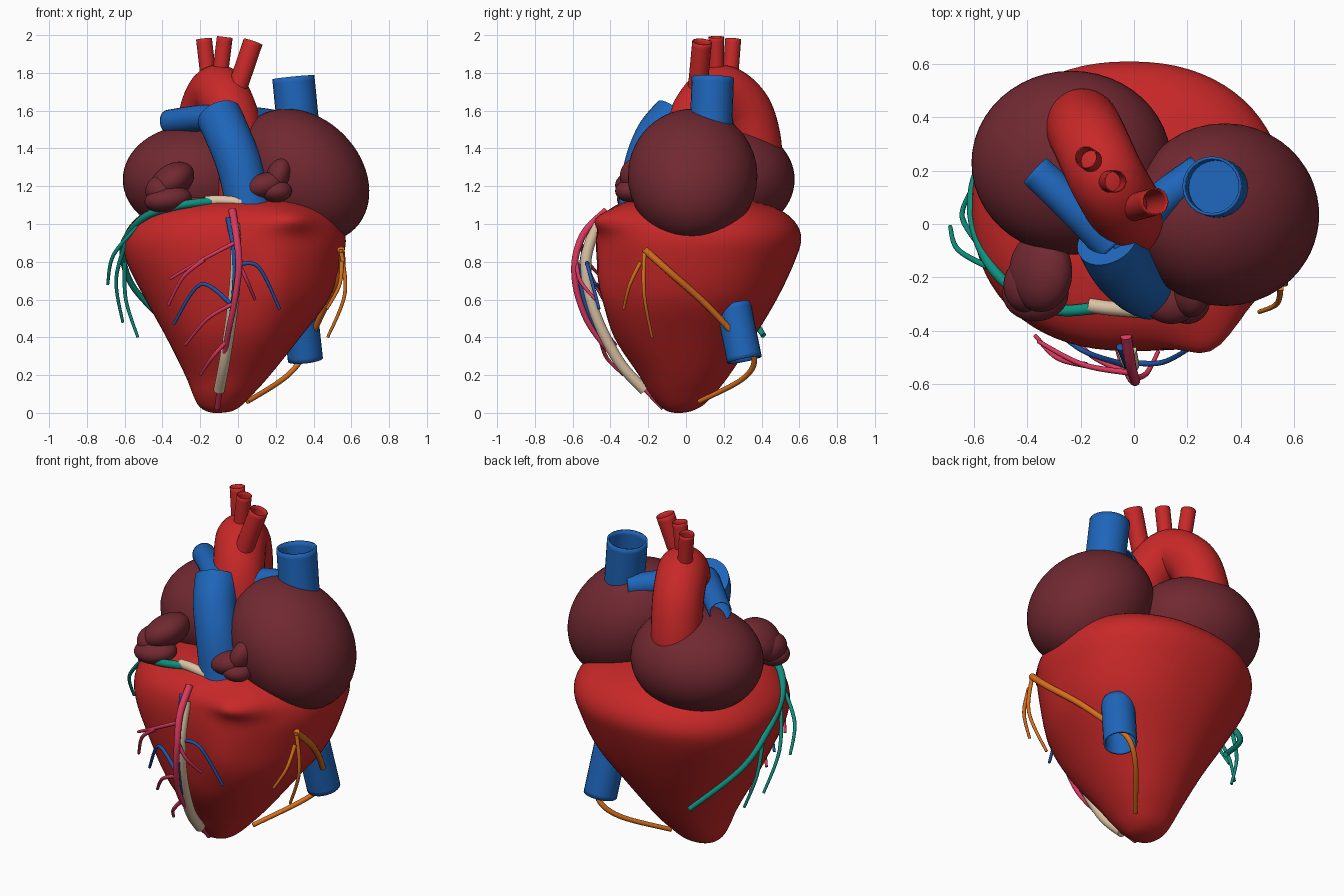
import bpy, bmesh, math
from mathutils import Vector, Matrix

cube = bpy.data.objects.get("Cube")
if cube:
    bpy.data.objects.remove(cube, do_unlink=True)


def material(name, red, green, blue):
    colour = (red, green, blue, 1)
    mat = bpy.data.materials.new(name)
    mat.use_nodes = True
    mat.diffuse_color = colour
    mat.node_tree.nodes["Principled BSDF"].inputs["Base Color"].default_value = colour
    return mat


muscle_red = material("muscle red", .58, .021, .021)
maroon = material("atrium maroon", .165, .022, .031)
vessel_blue = material("vessel blue", .013, .13, .49)
vein_blue = material("vein blue", .012, .085, .36)
teal = material("teal", .004, .28, .21)
pink = material("pink", .7, .04, .11)
orange = material("orange", .7, .16, .012)
cream = material("cream", .72, .55, .38)


def smooth_path(rows, steps):
    """Catmull-Rom interpolation through rows of any width."""
    rows = [Vector(row) for row in rows]
    last = len(rows) - 1
    result = []
    for i in range(last):
        before, start, end, after = (rows[max(0, min(last, i + k))] for k in range(-1, 3))
        leave, arrive = (end - before) / 2, (after - start) / 2
        for step in range(steps):
            t = step / steps
            ease = t * t * (3 - 2 * t)
            result.append(start.lerp(end, ease)
                          + leave * (t * (1 - t) ** 2) - arrive * (t * t * (1 - t)))
    return result + [rows[-1]]


def bridge(bm, rings):
    for low, high in zip(rings, rings[1:]):
        for k in range(len(low)):
            bm.faces.new((low[k - 1], low[k], high[k], high[k - 1]))


def cap(bm, rings):
    for ring in (rings[0], rings[-1]):
        bm.faces.new(ring)


def circle_angles(count):
    return [math.tau * k / count for k in range(count)]


def mesh_object(name, bm, mat):
    mesh = bpy.data.meshes.new(name)
    bmesh.ops.recalc_face_normals(bm, faces=bm.faces[:])
    bm.to_mesh(mesh)
    bm.free()
    mesh.materials.append(mat)
    obj = bpy.data.objects.new(name, mesh)
    bpy.context.collection.objects.link(obj)
    bpy.ops.object.select_all(action='DESELECT')
    obj.select_set(True)
    bpy.context.view_layer.objects.active = obj
    bpy.ops.object.shade_smooth_by_angle(angle=math.radians(40))
    return obj


def tube(name, mat, radius, path, tip=1.0, hollow=False, sides=24):
    """Round tube along a smoothed path, tapering to tip * radius."""
    points = smooth_path(path, 8)
    last = len(points) - 1
    bm = bmesh.new()
    rings = []
    normal = (points[1] - points[0]).orthogonal()
    for i, point in enumerate(points):
        along = (points[min(i + 1, last)] - points[max(i - 1, 0)]).normalized()
        normal = (normal - along * normal.dot(along)).normalized()
        side = along.cross(normal)
        size = radius * (1 + (tip - 1) * i / last)
        rings.append([bm.verts.new(point + (normal * math.cos(a) + side * math.sin(a)) * size)
                      for a in circle_angles(sides)])
    bridge(bm, rings)
    if not hollow:
        cap(bm, rings)
    obj = mesh_object(name, bm, mat)
    if hollow:
        wall = obj.modifiers.new("wall", 'SOLIDIFY')
        wall.thickness = radius * .1


def vessel(name, mat, radius, path):
    tube(name, mat, radius, path, tip=.65, sides=12)


def twig(name, mat, start, end, out=.03, rise=0.0):
    """Thin side vessel that bows away from the body between its ends."""
    start, end = Vector(start), Vector(end)
    middle = (start + end) / 2
    outward = Vector((middle.x, middle.y, 0)).normalized()
    vessel(name, mat, .012, [start, middle + outward * out + Vector((0, 0, rise)), end])


def ellipsoid(name, centre, radii, tilt=0):
    bm = bmesh.new()
    turn = (Matrix.Translation(centre) @ Matrix.Rotation(math.radians(tilt), 4, 'Y')
            @ Matrix.Diagonal((*radii, 1)))
    bmesh.ops.create_uvsphere(bm, u_segments=48, v_segments=32, radius=1, matrix=turn)
    mesh_object(name, bm, maroon)


def swelling(x, z, centre_x, centre_z, width, height):
    return math.exp(-((x - centre_x) / width) ** 2 - ((z - centre_z) / height) ** 2)


def squarer(value):
    return math.copysign(abs(value) ** .9, value)


# Ventricles: rows of height, x limits, y limits
profile = [(0, -.13, -.09, -.06, -.02), (.01, -.17, -.03, -.1, .03),
           (.04, -.21, .02, -.14, .09), (.1, -.24, .08, -.19, .15),
           (.2, -.28, .17, -.25, .23), (.4, -.38, .33, -.38, .36),
           (.6, -.49, .48, -.44, .48), (.8, -.59, .55, -.47, .575),
           (.93, -.605, .57, -.475, .61), (1.03, -.54, .53, -.45, .56),
           (1.1, -.42, .43, -.37, .44), (1.14, -.25, .25, -.25, .25)]
body = bmesh.new()
body_rings = []
for z, right, left, front, back in smooth_path(profile, 5):
    ring = []
    for a in circle_angles(72):
        x = (right + left) / 2 + (left - right) / 2 * squarer(math.cos(a))
        y = (front + back) / 2 + (back - front) / 2 * squarer(math.sin(a))
        if math.sin(a) < 0:  # outflow swelling and the soft ridge below it
            y += math.sin(a) * (.1 * swelling(x, z, .31, 1.03, .13, .07)
                                + .035 * swelling(x, z, .22, .68, .12, .22))
        ring.append(body.verts.new((x, y, z)))
    body_rings.append(ring)
bridge(body, body_rings)
cap(body, body_rings)
mesh_object("ventricles", body, muscle_red)

# Atria and their folded appendages
ellipsoid("large_atrium", (.34, .035, 1.255), (.395, .343, .31), tilt=45)
ellipsoid("rear_atrium", (-.235, .23, 1.235), (.375, .345, .29))
ellipsoid("rear_appendage_upper", (-.35, -.18, 1.225), (.13, .15, .09), tilt=-35)
ellipsoid("rear_appendage_bend", (-.41, -.23, 1.175), (.08, .1, .08))
ellipsoid("rear_appendage_lower", (-.37, -.26, 1.13), (.125, .105, .07), tilt=-8)
ellipsoid("large_appendage_upper", (.215, -.25, 1.255), (.065, .1, .1), tilt=20)
ellipsoid("large_appendage_lower", (.14, -.29, 1.205), (.105, .085, .065), tilt=-15)
ellipsoid("large_appendage_fold", (.2, -.29, 1.175), (.085, .085, .06))

# Aorta and its three branches
tube("aorta", muscle_red, .142,
     [(.04, -.04, 1.08), (0, .01, 1.35), (-.03, .05, 1.56), (-.1, .17, 1.7),
      (-.16, .3, 1.62), (-.19, .36, 1.45), (-.2, .37, 1.25)], sides=32)
tube("arch_branch_rear", muscle_red, .042, [(-.15, .23, 1.72), (-.18, .25, 1.98)], hollow=True)
tube("arch_branch_middle", muscle_red, .042, [(-.1, .16, 1.75), (-.07, .16, 1.99)], hollow=True)
tube("arch_branch_front", muscle_red, .052, [(-.01, .06, 1.7), (.08, .085, 1.965)], hollow=True)

# Great veins and pulmonary vessels
tube("upper_vena_cava", vessel_blue, .112, [(.325, .13, 1.45), (.293, .142, 1.777)], hollow=True)
tube("upper_vena_cava_floor", vessel_blue, .105, [(.31, .136, 1.6), (.304, .138, 1.65)])
tube("lower_vena_cava", vessel_blue, .093, [(.325, .25, .575), (.357, .31, .28)], hollow=True)
tube("pulmonary_trunk", vessel_blue, .12,
     [(.06, -.24, 1.08), (.01, -.21, 1.3), (-.05, -.15, 1.46), (-.1, -.06, 1.57)], sides=32)
tube("pulmonary_branch_right", vessel_blue, .075,
     [(-.08, -.08, 1.55), (-.2, .04, 1.56), (-.37, .2, 1.54)], tip=.85, hollow=True)
tube("pulmonary_branch_left", vessel_blue, .075,
     [(-.08, -.08, 1.54), (.08, .07, 1.55), (.25, .2, 1.53)], tip=.85, hollow=True)

# Cream bands in the front groove and along the upper rim
tube("groove_band", cream, .029,
     [(-.02, -.47, 1), (-.01, -.53, .8), (-.03, -.49, .55), (-.07, -.36, .28), (-.1, -.22, .12)])
tube("rim_band", cream, .027, [(-.17, -.305, 1.12), (-.1, -.315, 1.125), (.02, -.325, 1.115)])

# Front artery and its twigs
vessel("front_artery", pink, .021,
       [(-.03, -.42, 1.07), (-.01, -.54, .95), (.005, -.59, .78), (-.02, -.56, .58),
        (-.06, -.45, .38), (-.11, -.12, .025)])
twig("front_artery_twig_top", pink, (0, -.56, .91), (-.36, -.44, .71))
twig("front_artery_twig_fork", pink, (-.18, -.53, .81), (-.37, -.42, .57), rise=.03)
twig("front_artery_twig_middle", pink, (-.02, -.56, .58), (-.28, -.37, .36), rise=.03)
twig("front_artery_twig_low", pink, (-.06, -.45, .38), (-.2, -.33, .2))
twig("front_artery_twig_left", pink, (0, -.58, .8), (.09, -.48, .6))

# Front vein
vessel("front_vein", vein_blue, .016,
       [(-.05, -.46, 1.03), (-.02, -.54, .85), (-.02, -.55, .65), (-.05, -.46, .42), (-.1, -.25, .14)])
twig("front_vein_twig_left", vein_blue, (-.02, -.52, .78), (.22, -.46, .55), rise=.11)
twig("front_vein_twig_right", vein_blue, (-.03, -.53, .57), (-.34, -.36, .47), rise=.16)

# Rim artery running down the rear side
vessel("rim_artery", teal, .023,
       [(-.14, -.315, 1.12), (-.3, -.32, 1.1), (-.47, -.23, 1.05), (-.57, -.1, .96),
        (-.61, .08, .85), (-.55, .25, .66), (-.31, .41, .41)])
twig("rim_artery_twig_front", teal, (-.53, -.17, .99), (-.69, -.01, .68), out=.05)
twig("rim_artery_twig_middle", teal, (-.58, -.08, .94), (-.61, .13, .48), out=.05)
twig("rim_artery_twig_rear", teal, (-.6, .12, .8), (-.53, .2, .4))

# Side artery
vessel("side_artery", orange, .02,
       [(.545, -.22, .865), (.545, -.08, .74), (.47, .1, .58), (.39, .26, .41),
        (.34, .36, .29), (.24, .3, .18), (.05, .07, .06)])
twig("side_artery_twig_rear", orange, (.545, -.22, .865), (.475, -.18, .4), out=.06)
twig("side_artery_twig_front", orange, (.55, -.24, .8), (.47, -.33, .55))
